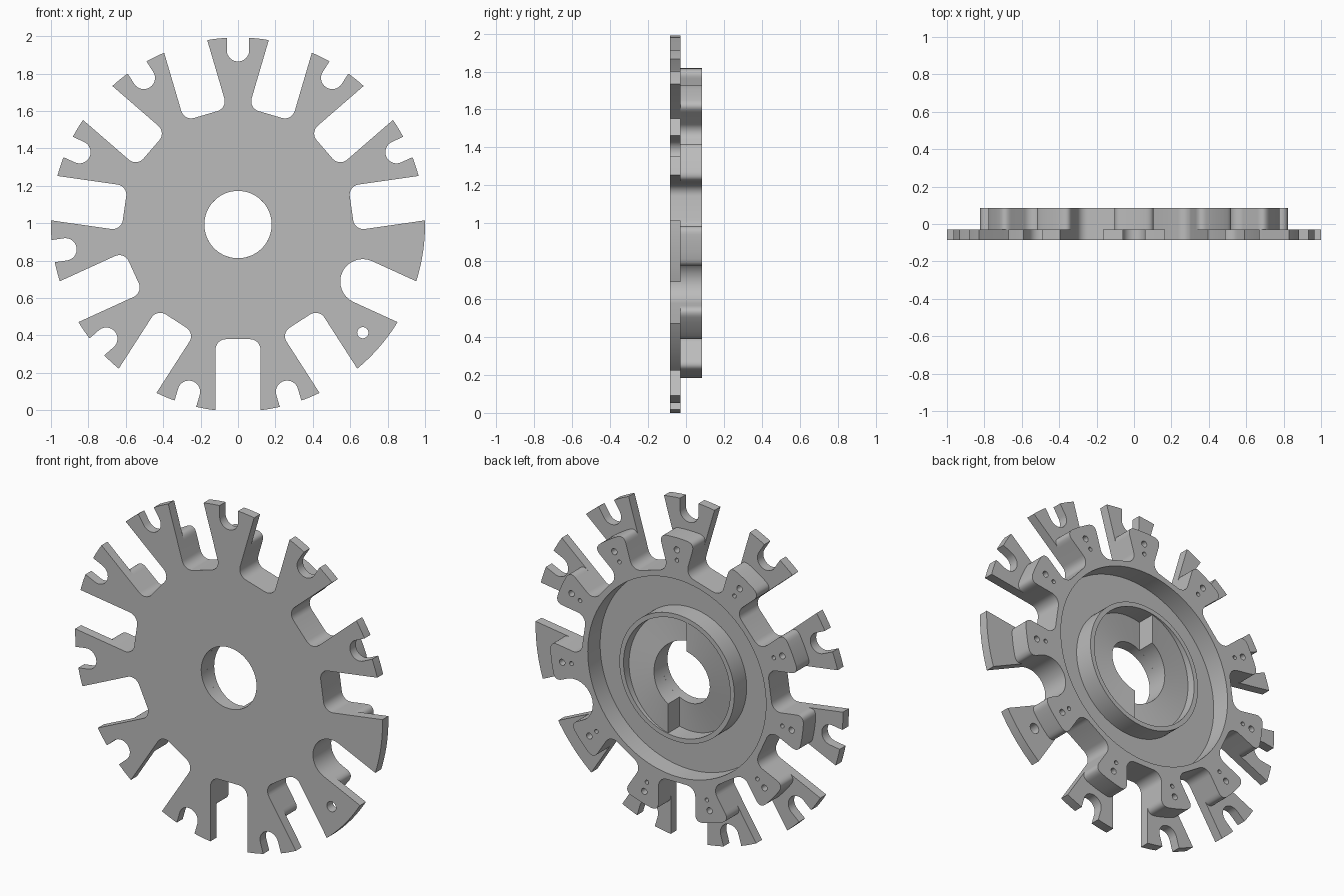
import bpy, bmesh
from math import sin, cos, asin, atan2, pi, radians, sqrt

if "Cube" in bpy.data.objects:
    bpy.data.objects.remove(bpy.data.objects["Cube"], do_unlink=True)

ARMS = 11
PITCH = 2 * pi / ARMS
CENTRE = 0.993
FRONT, STEP, BACK = -0.085, -0.03, 0.085
PLATE_R, BODY_R, BORE_R = 1.0, 0.825, 0.18
SLOT_HALF, SLOT_BASE = 0.12, 0.613

grey = bpy.data.materials.new("machined_grey")
grey.use_nodes = True
grey.diffuse_color = (0.5, 0.5, 0.5, 1)
grey.node_tree.nodes["Principled BSDF"].inputs["Base Color"].default_value = (0.5, 0.5, 0.5, 1)


def turn(points, angle):
    c, s = cos(angle), sin(angle)
    return [(u * c - v * s, u * s + v * c) for u, v in points]


def arc(cx, cy, r, start, end, n):
    return [(cx + r * cos(start + (end - start) * i / n),
             cy + r * sin(start + (end - start) * i / n)) for i in range(n + 1)]


def circle(cx, cy, r, n=64):
    return arc(cx, cy, r, 0, 2 * pi, n)[:-1]


def slot(angle, half, base, corner, rim):
    """Parallel-sided radial slot, open at the rim, with rounded inner corners."""
    mouth = sqrt(rim ** 2 - half ** 2)
    pts = [(mouth, -half)]
    pts += arc(base + corner, corner - half, corner, 1.5 * pi, pi, 8)
    pts += arc(base + corner, half - corner, corner, pi, 0.5 * pi, 8)
    pts.append((mouth, half))
    return turn(pts, angle)


def rim_arc(start, end, r, n=6):
    """Points strictly between two rim positions."""
    a, b = atan2(start[1], start[0]), atan2(end[1], end[0])
    b = a + (b - a) % (2 * pi)
    return arc(0, 0, r, a, b, n)[1:-1]


def soften(a, corner, b, n=8):
    """Rounded corner between two points."""
    return [tuple((1 - t) ** 2 * p + 2 * t * (1 - t) * q + t * t * r
                  for p, q, r in zip(a, corner, b)) for t in (i / n for i in range(n + 1))]


def finish(ob):
    bpy.ops.object.select_all(action='DESELECT')
    ob.select_set(True)
    bpy.context.view_layer.objects.active = ob
    if ob.type == 'CURVE':
        bpy.ops.object.convert(target='MESH')
        ob = bpy.context.object
    bm = bmesh.new()
    bm.from_mesh(ob.data)
    bmesh.ops.remove_doubles(bm, verts=bm.verts, dist=1e-5)
    bmesh.ops.recalc_face_normals(bm, faces=bm.faces)
    bm.to_mesh(ob.data)
    bm.free()
    ob.data.materials.clear()
    ob.data.materials.append(grey)
    bpy.ops.object.shade_smooth_by_angle(angle=radians(30))


def sheet(name, loops, y0, y1):
    """Filled outline with holes, extruded from y0 to y1."""
    cu = bpy.data.curves.new(name, 'CURVE')
    cu.dimensions = '2D'
    cu.fill_mode = 'BOTH'
    cu.extrude = (y1 - y0) / 2
    for pts in loops:
        sp = cu.splines.new('POLY')
        sp.points.add(len(pts) - 1)
        for p, (x, z) in zip(sp.points, pts):
            p.co = (x, z, 0, 1)
        sp.use_cyclic_u = True
    ob = bpy.data.objects.new(name, cu)
    bpy.context.collection.objects.link(ob)
    ob.location = (0, (y0 + y1) / 2, CENTRE)
    ob.rotation_euler = (pi / 2, 0, 0)
    finish(ob)


# Arm 0 points up; 7 is plain, 6 (next counter-clockwise is 7) follows below
PLAIN, DRILLED = ARMS - 3, ARMS - 4
arm_angles = [pi / 2 + k * PITCH for k in range(ARMS)]


def gap(k, rim):
    """Slot after arm k; the one between the two special arms is fully round."""
    corner = SLOT_HALF if k == DRILLED else 0.055
    return slot(arm_angles[k] + PITCH / 2, SLOT_HALF, SLOT_BASE, corner, rim)


# Front plate: arms with round-ended notches at their tips
outline = []
for k, ang in enumerate(arm_angles):
    before, after = gap(k - 1 if k else ARMS - 1, PLATE_R)[-1], gap(k, PLATE_R)
    if k in (PLAIN, DRILLED):
        outline += rim_arc(before, after[0], PLATE_R, 12)
    else:
        notch = slot(ang, 0.06, 0.872, 0.06, PLATE_R)
        outline += rim_arc(before, notch[0], PLATE_R) + notch
        outline += rim_arc(notch[-1], after[0], PLATE_R)
    outline += after
pin_hole = circle(*turn([(0.883, 0)], arm_angles[DRILLED])[0], 0.03, 24)
sheet("front_plate", [outline, circle(0, 0, BORE_R), pin_hole], FRONT, STEP)

# Rear body: toothed ring with soft tooth corners and a pair of holes per tooth
outline, holes = [], []
ROUND = 0.05
for k, ang in enumerate(arm_angles):
    mid = ang + PITCH / 2
    cut = turn(gap(k, BODY_R), -mid)
    (u, v), reach = cut[-1], asin(SLOT_HALF / BODY_R) + ROUND / BODY_R
    tip = (BODY_R * cos(reach), BODY_R * sin(reach))
    left = soften((u - ROUND, v), (u, v), tip)
    right = [(a, -b) for a, b in reversed(left)]
    here = turn(right + cut[1:-1] + left, mid)
    following = turn([(tip[0], -tip[1])], mid + PITCH)[0]
    outline += here + rim_arc(here[-1], following, BODY_R, 4)
    for r, size in ((0.754, 0.018), (0.693, 0.012)):
        holes.append(circle(*turn([(r, 0)], ang)[0], size, 16))
sheet("toothed_ring", [outline, circle(0, 0, 0.58, 96)] + holes, STEP, BACK)

# Hub collar
sheet("hub_collar", [circle(0, 0, 0.374, 96), circle(0, 0, 0.347, 96)], STEP, BACK)

# Two helical ramps inside the collar, each ending in an upright step
OFFSET, LOW, HIGH, N = 0.06, STEP + 0.003, 0.08, 32
bm = bmesh.new()
for half in range(2):
    rows = []
    for i in range(N + 1):
        t = i / N
        row = []
        for r, y in ((BORE_R, None), (0.35, None), (0.35, STEP), (BORE_R, STEP)):
            a = -pi / 2 + asin(OFFSET / r) + (half + t) * pi
            height = HIGH + (LOW - HIGH) * t if y is None else y
            row.append(bm.verts.new((r * cos(a), height, r * sin(a))))
        rows.append(row)
    for p, q in zip(rows, rows[1:]):
        for j in range(4):
            m = (j + 1) % 4
            bm.faces.new((p[j], p[m], q[m], q[j]))
    bm.faces.new(rows[0])
    bm.faces.new(rows[-1])
mesh = bpy.data.meshes.new("hub_ramps")
bm.to_mesh(mesh)
bm.free()
ramps = bpy.data.objects.new("hub_ramps", mesh)
ramps.location.z = CENTRE
bpy.context.collection.objects.link(ramps)
finish(ramps)
